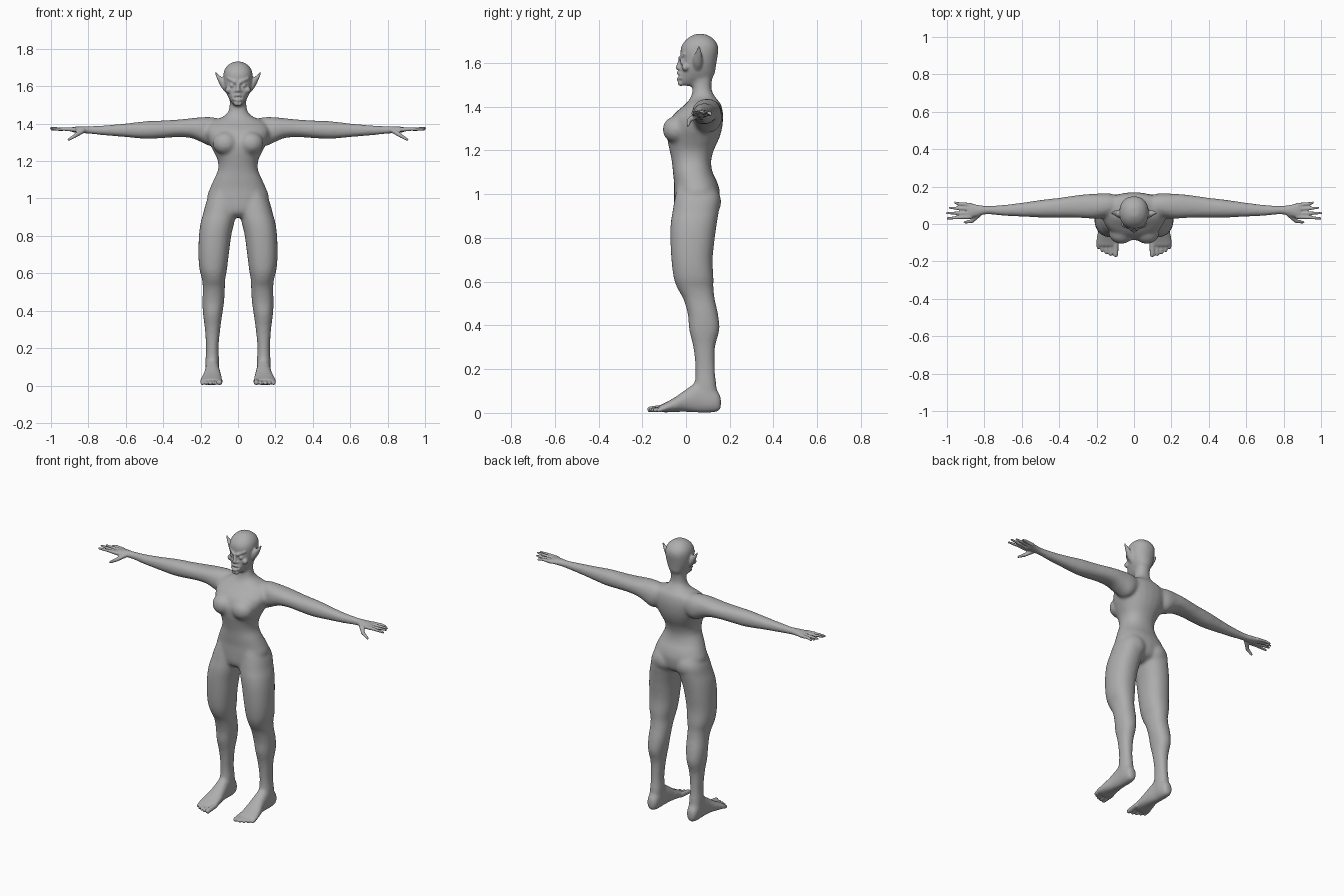
import bpy, bmesh, math
from mathutils import Vector, Matrix

skin = bpy.data.materials.new("grey_skin")
skin.diffuse_color = (0.42, 0.42, 0.42, 1)


def spline(a, b, c, d, t):
    """Catmull-Rom blend of four section rows."""
    return [0.5 * (2 * q + (r - p) * t + (2 * p - 5 * q + 4 * r - s) * t * t
                   + (3 * q - p - 3 * r + s) * t ** 3) for p, q, r, s in zip(a, b, c, d)]


def loft(bm, axis, rows, mirror=True, sub=4, n=24):
    """Oval tube along an axis; each row is position, then min/max on the other two axes."""
    full = []
    for i in range(len(rows) - 1):
        a, d = rows[max(i - 1, 0)], rows[min(i + 2, len(rows) - 1)]
        full += [spline(a, rows[i], rows[i + 1], d, k / sub) for k in range(sub)]
    full.append(rows[-1])
    others = [k for k in range(3) if k != axis]
    for side in ((1, -1) if mirror else (1,)):
        rings = []
        for t, u0, u1, v0, v1 in full:
            ring = []
            for k in range(n):
                w = 2 * math.pi * k / n
                c, s = math.cos(w), math.sin(w)
                c, s = (math.copysign(abs(e) ** 0.9, e) for e in (c, s))
                p = [0, 0, 0]
                p[axis] = t
                p[others[0]] = (u0 + u1) / 2 + (u1 - u0) / 2 * c
                p[others[1]] = (v0 + v1) / 2 + (v1 - v0) / 2 * s
                p[0] *= side
                ring.append(bm.verts.new(p))
            rings.append(ring)
        for a, b in zip(rings, rings[1:]):
            for k in range(n):
                bm.faces.new((a[k], a[(k + 1) % n], b[(k + 1) % n], b[k]))
        bm.faces.new(rings[0])
        bm.faces.new(rings[-1])


def ball(bm, p, r, scale=(1, 1, 1)):
    for side in (1, -1):
        m = Matrix.Translation((p[0] * side, p[1], p[2])) @ Matrix.Diagonal((*scale, 1))
        bmesh.ops.create_icosphere(bm, subdivisions=3, radius=r, matrix=m)


def capsule(bm, p, q, r1, r2):
    """Tapered round-ended rod, mirrored in x."""
    for side in (1, -1):
        a, b = (Vector((v[0] * side, v[1], v[2])) for v in (p, q))
        d = b - a
        m = Matrix.Translation((a + b) / 2) @ d.to_track_quat('Z', 'Y').to_matrix().to_4x4()
        bmesh.ops.create_cone(bm, cap_ends=True, segments=12, radius1=r1, radius2=r2,
                              depth=d.length, matrix=m)
    ball(bm, p, r1)
    ball(bm, q, r2)


def fused(name, bm, voxel, rounds):
    """Object whose overlapping shells are fused into one smooth skin."""
    bmesh.ops.recalc_face_normals(bm, faces=bm.faces)
    mesh = bpy.data.meshes.new(name)
    bm.to_mesh(mesh)
    bm.free()
    mesh.materials.append(skin)
    ob = bpy.data.objects.new(name, mesh)
    bpy.context.collection.objects.link(ob)
    rm = ob.modifiers.new("fuse", 'REMESH')
    rm.mode, rm.voxel_size, rm.use_smooth_shade = 'VOXEL', voxel, True
    sm = ob.modifiers.new("soften", 'SMOOTH')
    sm.factor, sm.iterations = 0.5, rounds
    bpy.context.view_layer.update()
    return bpy.data.meshes.new_from_object(ob.evaluated_get(bpy.context.evaluated_depsgraph_get())), ob


bm = bmesh.new()
# torso and neck
torso = [(.90, .06, -.02, .09), (.93, .13, -.05, .14), (1.0, .165, -.055, .155), (1.05, .152, -.055, .145),
         (1.1, .13, -.06, .122), (1.15, .108, -.065, .115), (1.2, .108, -.075, .127), (1.25, .13, -.085, .15),
         (1.3, .155, -.085, .165), (1.36, .17, -.06, .17), (1.41, .145, -.005, .16), (1.44, .075, .02, .137),
         (1.48, .047, .03, .117), (1.55, .046, .03, .122)]
loft(bm, 2, [(z, -w, w, a, b) for z, w, a, b in torso], mirror=False)
ball(bm, (.068, -.045, 1.295), .062, (1.1, 1, 1))
ball(bm, (.078, .085, .965), .077)
# legs
loft(bm, 2, [(.04, .105, .175, .04, .145), (.12, .1, .175, .04, .14), (.2, .104, .171, .043, .132),
             (.3, .095, .177, .033, .133), (.38, .084, .187, .014, .153), (.45, .074, .19, .008, .147),
             (.52, .07, .188, -.012, .132), (.57, .068, .193, -.04, .126), (.62, .059, .206, -.057, .126),
             (.7, .049, .212, -.067, .122), (.8, .036, .209, -.072, .132), (.87, .02, .2, -.07, .142),
             (.92, .01, .186, -.062, .15), (.98, .01, .17, -.052, .155), (1.04, .02, .14, -.04, .13)])
# feet
loft(bm, 1, [(.16, .12, .16, .02, .07), (.145, .108, .17, .005, .1), (.11, .1, .176, 0, .13),
             (.06, .1, .176, 0, .145), (0, .092, .182, .004, .108), (-.05, .085, .196, .004, .072),
             (-.1, .082, .204, .002, .044), (-.125, .085, .2, .006, .034)])
# arms and palms
loft(bm, 0, [(.08, .05, .15, 1.32, 1.42), (.14, .035, .165, 1.28, 1.435), (.2, .028, .162, 1.303, 1.434),
             (.25, .03, .16, 1.323, 1.429), (.32, .034, .152, 1.328, 1.422), (.4, .034, .14, 1.323, 1.417),
             (.48, .034, .131, 1.319, 1.414), (.55, .037, .121, 1.323, 1.407), (.6, .039, .114, 1.328, 1.401),
             (.7, .044, .102, 1.336, 1.392), (.78, .051, .098, 1.344, 1.387), (.82, .044, .101, 1.348, 1.387),
             (.86, .033, .111, 1.351, 1.385), (.895, .028, .112, 1.355, 1.381)])
# skull and jaw
skull = [(1.495, .02, -.02, .03), (1.515, .035, -.033, .07), (1.54, .052, -.033, .127), (1.58, .069, -.027, .136),
         (1.62, .077, -.024, .143), (1.66, .079, -.026, .149), (1.69, .072, -.014, .142),
         (1.715, .052, .01, .12), (1.732, .022, .04, .09)]
loft(bm, 2, [(z, -w, w, a, b) for z, w, a, b in skull], mirror=False)
base, helper = fused("body_core", bm, .009, 8)
bpy.data.objects.remove(helper)

bm = bmesh.new()
bm.from_mesh(base)
# fingers
for y0, tip in ((.038, (.998, .031, 1.37)), (.058, (1.0, .058, 1.376)),
                (.08, (.985, .087, 1.371)), (.102, (.958, .114, 1.365))):
    mid = (.93, y0 * .55 + tip[1] * .45, 1.371)
    capsule(bm, (.875, y0, 1.368), mid, .0115, .0095)
    capsule(bm, mid, tip, .0095, .0065)
# thumbs
capsule(bm, (.83, .05, 1.362), (.868, .015, 1.337), .014, .011)
capsule(bm, (.868, .015, 1.337), (.905, .009, 1.315), .011, .007)
# toes
for x, tip, r in ((.098, -.163, .014), (.124, -.16, .0105), (.147, -.152, .0105),
                  (.169, -.14, .0105), (.19, -.124, .0105)):
    capsule(bm, (x, -.09, .024), (x, tip, r + .002), r * 1.15, r)
# pointed ears
loft(bm, 0, [(.06, .03, .078, 1.56, 1.64), (.085, .034, .075, 1.588, 1.648),
             (.105, .046, .071, 1.625, 1.662), (.122, .054, .064, 1.666, 1.68)])
# brows, nose, eyes, cheeks, lips and chin
capsule(bm, (.014, -.026, 1.622), (.052, -.004, 1.642), .01, .008)
capsule(bm, (.001, -.026, 1.615), (.001, -.036, 1.578), .007, .011)
ball(bm, (.013, -.028, 1.574), .008)
ball(bm, (.032, -.014, 1.604), .013)
ball(bm, (.05, -.002, 1.58), .018)
capsule(bm, (.004, -.034, 1.553), (.028, -.02, 1.546), .009, .006)
capsule(bm, (.004, -.035, 1.526), (.026, -.024, 1.532), .009, .006)
ball(bm, (.008, -.024, 1.508), .014)
fused("humanoid_body", bm, .005, 2)
